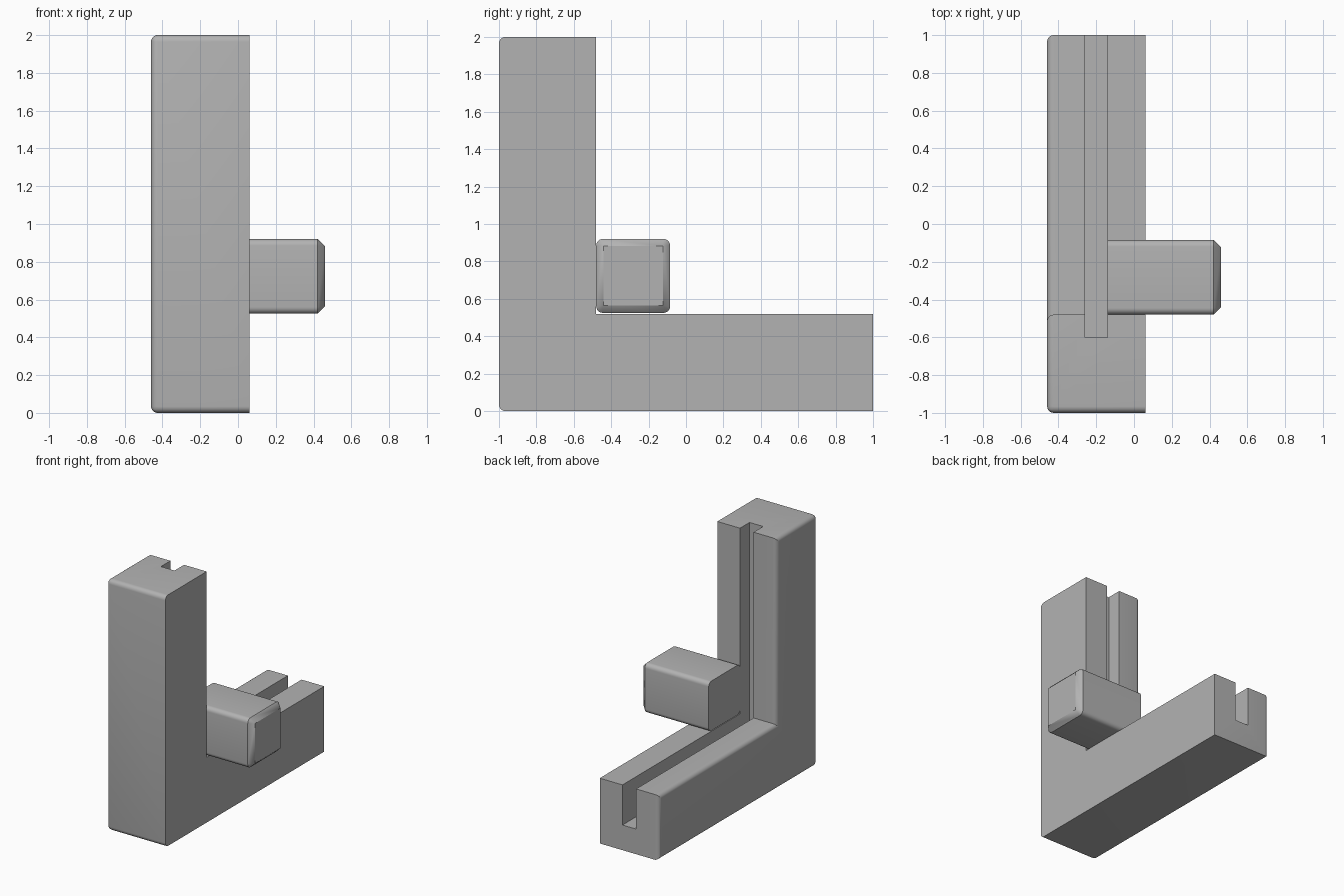
import bpy, bmesh, math

if "Cube" in bpy.data.objects:
    bpy.data.objects.remove(bpy.data.objects["Cube"])

grey = bpy.data.materials.new("plain grey")
grey.diffuse_color = (0.45, 0.45, 0.45, 1)
grey.use_nodes = True
grey.node_tree.nodes["Principled BSDF"].inputs["Base Color"].default_value = grey.diffuse_color


def make_object(name, bm):
    bmesh.ops.recalc_face_normals(bm, faces=bm.faces)
    mesh = bpy.data.meshes.new(name)
    bm.to_mesh(mesh)
    bm.free()
    mesh.materials.append(grey)
    obj = bpy.data.objects.new(name, mesh)
    bpy.context.collection.objects.link(obj)
    return obj


def prism(outline, x0, x1):
    """Extrude a (y, z) outline along x."""
    bm = bmesh.new()
    face = bm.faces.new([bm.verts.new((x0, y, z)) for y, z in outline])
    moved = bmesh.ops.extrude_face_region(bm, geom=[face])["geom"]
    for v in moved:
        if isinstance(v, bmesh.types.BMVert):
            v.co.x = x1
    return bm


def smooth(obj):
    bpy.ops.object.select_all(action='DESELECT')
    obj.select_set(True)
    bpy.context.view_layer.objects.active = obj
    bpy.ops.object.shade_smooth_by_angle(angle=math.radians(30))


LEFT, RIGHT = -0.46, 0.06
R = 0.035

# L-shaped body: rounded around its left face and along the front ends
bm = prism([(-1, 0), (1, 0), (1, 0.52), (-0.48, 0.52), (-0.48, 2), (-1, 2)], LEFT, RIGHT)
edges = [e for e in bm.edges
         if all(abs(v.co.x - LEFT) < 1e-4 for v in e.verts)
         or (all(abs(v.co.y + 1) < 1e-4 for v in e.verts)
             and abs(e.verts[0].co.z - e.verts[1].co.z) < 1e-4)]
bmesh.ops.bevel(bm, geom=edges, offset=R, segments=6, profile=0.5, affect='EDGES')
body = make_object("bracket_body", bm)

# Groove running down the upright and along the foot
cutter = make_object("groove_cutter", prism(
    [(-0.6, 0.2), (1.2, 0.2), (1.2, 0.7), (-0.3, 0.7), (-0.3, 2.2), (-0.6, 2.2)], -0.26, -0.14))
cutter.hide_render = True
cut = body.modifiers.new("groove", 'BOOLEAN')
cut.operation = 'DIFFERENCE'
cut.solver = 'EXACT'
cut.object = cutter
bpy.context.view_layer.objects.active = body
bpy.ops.object.modifier_apply(modifier=cut.name)
bpy.data.objects.remove(cutter)
smooth(body)

# Side peg: rounded square bar with a chamfered outer end
CY, CZ, H, CH = -0.2825, 0.7225, 0.1975, 0.038
bm = bmesh.new()
for sy, sz in ((1, 1), (1, -1), (-1, 1), (-1, -1)):
    for i in range(7):
        a = math.pi / 2 * i / 6
        y = CY + sy * (H - R + R * math.cos(a))
        z = CZ + sz * (H - R + R * math.sin(a))
        for x in (-0.14, 0.46 - CH):
            bm.verts.new((x, y, z))
    bm.verts.new((0.46, CY + sy * (H - CH), CZ + sz * (H - CH)))
bmesh.ops.convex_hull(bm, input=bm.verts)
bmesh.ops.dissolve_limit(bm, angle_limit=0.01, verts=bm.verts, edges=bm.edges)
smooth(make_object("side_peg", bm))
